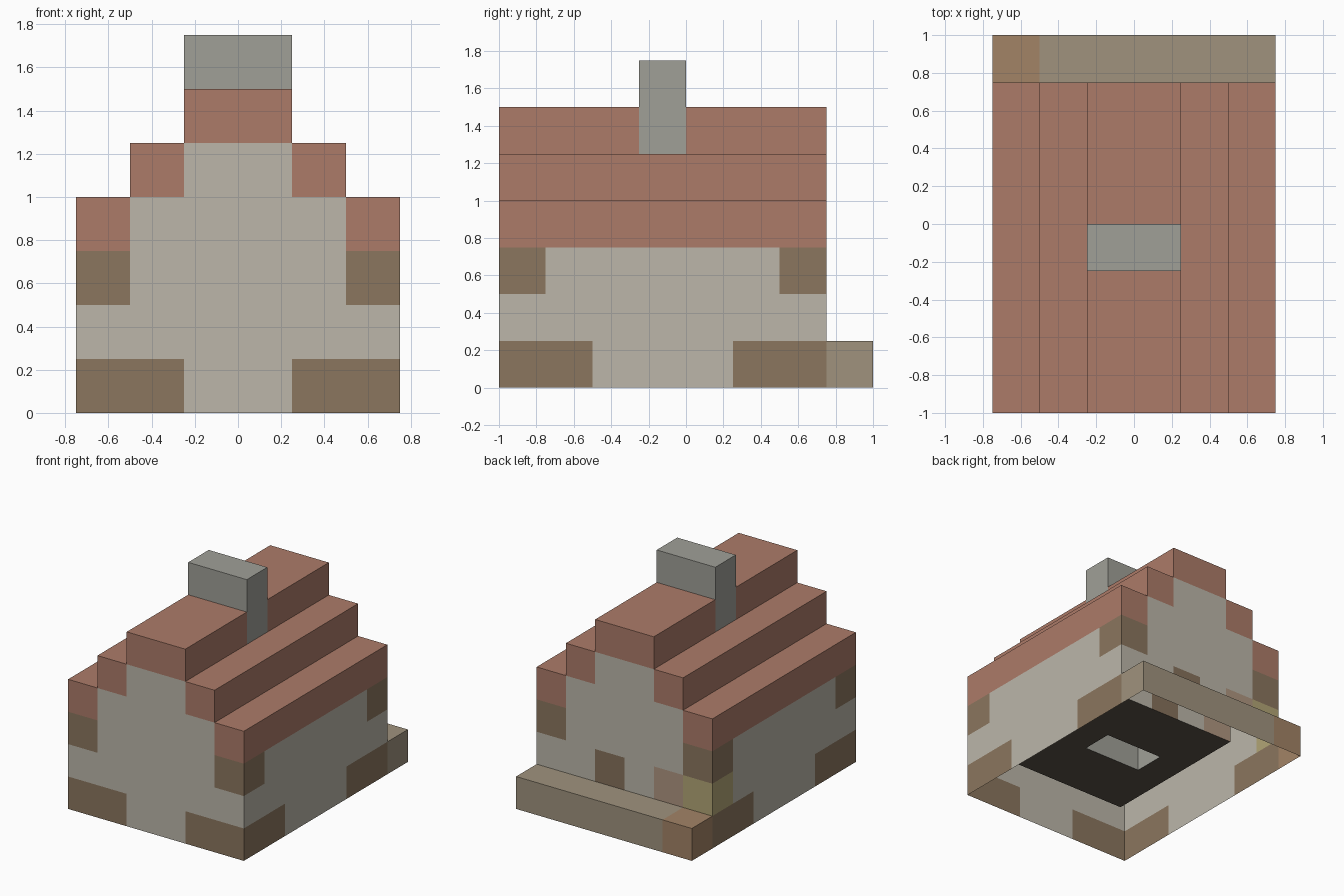
import bpy, bmesh

if "Cube" in bpy.data.objects:
    bpy.data.objects.remove(bpy.data.objects["Cube"])

S = 0.25                      # block size
cells = {}                    # (i, j, k) -> part name


def box(part, xs, ys, zs):
    """Fill a range of blocks (inclusive ends) with a part."""
    for i in range(xs[0], xs[1] + 1):
        for j in range(ys[0], ys[1] + 1):
            for k in range(zs[0], zs[1] + 1):
                cells[(i, j, k)] = part


def mirrored(part, xs, ys, zs):
    box(part, xs, ys, zs)
    box(part, (5 - xs[1], 5 - xs[0]), ys, zs)


# Side walls, and the stepped gables front and back
mirrored("plaster_walls", (0, 0), (0, 6), (0, 2))
for j in (0, 6):
    box("plaster_walls", (0, 5), (j, j), (0, 2))
    box("plaster_walls", (1, 4), (j, j), (3, 3))
    box("plaster_walls", (2, 3), (j, j), (4, 4))

# Floor inside the walls
box("floor", (1, 4), (1, 5), (0, 0))

# Corner timbers
for a, b, corner in ((0, 1, 0), (5, 6, 6)):
    mirrored("corner_timbers", (0, 0), (a, b), (0, 0))
    mirrored("corner_timbers", (0, 1), (corner, corner), (0, 0))
    mirrored("corner_timbers", (0, 0), (corner, corner), (2, 2))

# Stepped roof
mirrored("roof", (0, 0), (0, 6), (3, 3))
mirrored("roof", (1, 1), (0, 6), (4, 4))
mirrored("roof", (2, 2), (0, 6), (5, 5))

# Back step, door, and the two tinted blocks beside it
box("back_step", (0, 5), (7, 7), (0, 0))
box("step_end", (0, 0), (7, 7), (0, 0))
box("door", (3, 3), (6, 6), (1, 1))
box("clay_block", (1, 1), (6, 6), (1, 1))
box("lamp_block", (0, 0), (6, 6), (1, 1))

# Chimney column, from the floor through the roof
box("chimney", (2, 3), (3, 3), (1, 6))

COLOURS = {
    "plaster_walls": (0.73, 0.71, 0.66), "floor": (0.36, 0.33, 0.29),
    "corner_timbers": (0.54, 0.46, 0.37), "roof": (0.67, 0.48, 0.41),
    "back_step": (0.62, 0.57, 0.49), "step_end": (0.63, 0.51, 0.40),
    "door": (0.52, 0.44, 0.36), "clay_block": (0.68, 0.58, 0.50),
    "lamp_block": (0.69, 0.64, 0.46), "chimney": (0.62, 0.62, 0.59),
}


def build(part):
    """Make the exposed block faces of one part; the underside stays open."""
    bm = bmesh.new()
    for c in [c for c, p in cells.items() if p == part]:
        for axis in range(3):
            for side in (0, 1):
                n = list(c)
                n[axis] += 2 * side - 1
                if tuple(n) in cells or n[2] < 0:
                    continue
                u, v = (axis + 1) % 3, (axis + 2) % 3
                quad = []
                for du, dv in ((0, 0), (1, 0), (1, 1), (0, 1)):
                    p = list(c)
                    p[axis] += side
                    p[u] += du
                    p[v] += dv
                    quad.append(bm.verts.new(((p[0] - 3) * S, (p[1] - 4) * S, p[2] * S)))
                bm.faces.new(quad if side else quad[::-1])
    bmesh.ops.remove_doubles(bm, verts=bm.verts, dist=0.001)
    mesh = bpy.data.meshes.new(part)
    bm.to_mesh(mesh)
    bm.free()
    mat = bpy.data.materials.new(part)
    mat.diffuse_color = (*[x ** 2.2 for x in COLOURS[part]], 1)
    mat.use_nodes = True
    mat.node_tree.nodes["Principled BSDF"].inputs["Base Color"].default_value = mat.diffuse_color
    mesh.materials.append(mat)
    bpy.context.collection.objects.link(bpy.data.objects.new(part, mesh))


for name in COLOURS:
    build(name)
